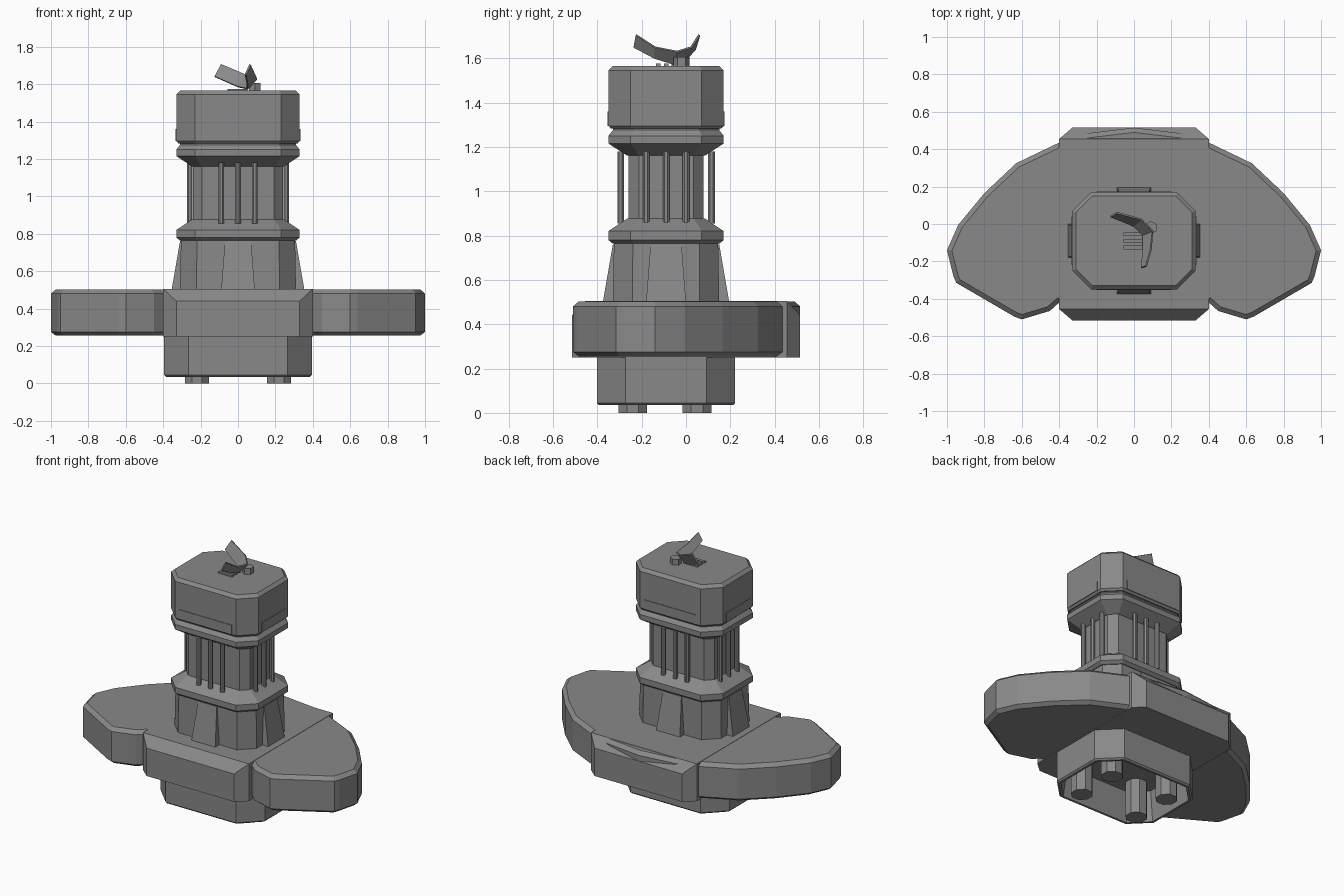
import bpy, bmesh, math
from mathutils import Vector

cube = bpy.data.objects.get("Cube")
if cube:
    bpy.data.objects.remove(cube, do_unlink=True)

grey = bpy.data.materials.new("stone grey")
grey.use_nodes = True
colour = (0.25, 0.25, 0.25, 1)
grey.diffuse_color = colour
grey.node_tree.nodes["Principled BSDF"].inputs["Base Color"].default_value = colour

CY = -0.09            # depth centre of the tower
HX, HY = 0.33, 0.26   # half size of the tower at its widest


def finish(name, bm):
    bmesh.ops.recalc_face_normals(bm, faces=bm.faces[:])
    mesh = bpy.data.meshes.new(name)
    bm.to_mesh(mesh)
    bm.free()
    mesh.materials.append(grey)
    ob = bpy.data.objects.new(name, mesh)
    bpy.context.collection.objects.link(ob)
    return ob


def loft(name, rings):
    """Join closed rings of points, capping the first and last."""
    bm = bmesh.new()
    loops = [[bm.verts.new(p) for p in ring] for ring in rings]
    for a, b in zip(loops, loops[1:]):
        for i in range(len(a)):
            j = (i + 1) % len(a)
            bm.faces.new((a[i], a[j], b[j], b[i]))
    bm.faces.new(loops[0])
    bm.faces.new(loops[-1])
    return finish(name, bm)


def octagon(z, inset, hx=HX, hy=HY, cut=0.1):
    """Rectangle with cut corners, offset inward evenly."""
    c = cut - inset * (2 - math.sqrt(2))
    x, y = hx - inset, hy - inset
    quarter = [(x, y - c), (x - c, y)]
    pts = quarter + [(-a, b) for a, b in quarter[::-1]]
    pts += [(-a, -b) for a, b in pts]
    return [(a, b + CY, z) for a, b in pts]


def tower(name, steps, **kw):
    return loft(name, [octagon(z, d, **kw) for z, d in steps])


def hull(name, points):
    bm = bmesh.new()
    for p in points:
        bm.verts.new(p)
    bmesh.ops.convex_hull(bm, input=bm.verts[:])
    return finish(name, bm)


def box(name, x0, x1, y0, y1, z0, z1):
    return hull(name, [(x, y, z) for x in (x0, x1) for y in (y0, y1) for z in (z0, z1)])


def prism(name, x, y, z0, z1, r, sides):
    angles = [math.tau * (i + 0.5) / sides for i in range(sides)]
    return loft(name, [[(x + r * math.cos(a), y + r * math.sin(a), z) for a in angles]
                       for z in (z0, z1)])


def inset_outline(pts, d):
    """Offset a counter-clockwise outline inward."""
    out = []
    for i, p in enumerate(pts):
        a = (p - pts[i - 1]).normalized()
        b = (pts[(i + 1) % len(pts)] - p).normalized()
        na, nb = Vector((-a.y, a.x)), Vector((-b.y, b.x))
        out.append(p + (na + nb) * d / (1 + na.dot(nb)))
    return out


# Winged base plate with softened rims
half = [(0.40, -0.42), (0.45, -0.465), (0.60, -0.51), (0.64, -0.495), (0.95, -0.315),
        (0.965, -0.28), (1.0, -0.14), (0.94, -0.005), (0.80, 0.165), (0.63, 0.325),
        (0.39, 0.44), (0.25, 0.485)]
outline = [Vector(p) for p in half] + [Vector((0, 0.515))]
outline += [Vector((-x, y)) for x, y in half[::-1]]
loft("winged_plate", [[(p.x, p.y, z) for p in inset_outline(outline, d)]
                      for z, d in ((0.255, 0.025), (0.275, 0), (0.48, 0), (0.503, 0.025))])

# Central block with sloped front and back edges
block = []
for sx in (-1, 1):
    for sy in (-1, 1):
        block += [(sx * 0.33, sy * 0.515, 0.25), (sx * 0.33, sy * 0.515, 0.44),
                  (sx * 0.40, sy * 0.455, 0.25), (sx * 0.40, sy * 0.455, 0.505)]
hull("central_block", block)

# Hollow foot with four pegs inside
tower("hollow_foot", [(0.26, 0), (0.045, 0), (0.035, 0.01), (0.035, 0.025), (0.24, 0.05)],
      hx=0.395, hy=0.312, cut=0.13)
for x in (-0.22, 0.22):
    for y in (-0.24, 0.05):
        prism("foot_peg", x, y, 0, 0.25, 0.07, 8)

# Pedestal and its sloping buttresses
tower("pedestal", [(0.5, 0.02), (0.77, 0.025)])
for axis in (0, 1):
    for s in (-1, 1):
        reach = (HX, HY)[axis]
        pts = []
        for z, w, d in ((0.5, 0.09, 0.025), (0.76, 0.07, -0.02)):
            for side in (-w, w):
                for depth in (reach - 0.08, reach + d):
                    p = (s * depth, side) if axis == 0 else (side, s * depth)
                    pts.append((p[0], p[1] + CY, z))
        hull("buttress", pts)

# Collars, column and head
tower("lower_collar", [(0.763, 0.02), (0.78, 0), (0.82, 0), (0.877, 0.085)])
tower("column", [(0.85, 0.09), (1.19, 0.09)])
tower("upper_collar", [(1.16, 0.085), (1.215, 0), (1.25, 0), (1.275, 0.02), (1.29, 0.02)])
tower("head", [(1.282, 0.012), (1.295, 0), (1.545, 0), (1.565, 0.02)])

# Thin trim plates low on the head
for s in (-1, 1):
    y, x = CY + s * HY, s * HX
    box("head_trim", -0.2, 0.2, y - 0.004, y + 0.004, 1.295, 1.36)
    box("head_trim", x - 0.004, x + 0.004, CY - 0.13, CY + 0.13, 1.295, 1.36)

# Slim rods around the column
for s in (-1, 1):
    for t in (-0.09, 0, 0.09):
        prism("column_rod", t, CY + s * 0.205, 0.855, 1.18, 0.016, 8)
        prism("column_rod", s * 0.258, CY + t, 0.855, 1.18, 0.016, 8)

# Ornament on top: slats, knob and curved blade
for y in (-0.055, -0.09, -0.125):
    box("top_slat", -0.055, 0.05, y - 0.01, y + 0.01, 1.56, 1.575)
prism("top_knob", 0.09, -0.02, 1.56, 1.605, 0.036, 6)
stations = [((-0.125, 0.04, 1.64), (-0.09, 0.06, 1.705)),
            ((0, -0.01, 1.585), (0.04, 0.025, 1.65)),
            ((0.05, -0.06, 1.575), (0.10, -0.04, 1.63)),
            ((0.05, -0.14, 1.60), (0.09, -0.14, 1.65)),
            ((0.04, -0.235, 1.65), (0.065, -0.225, 1.705))]
bm = bmesh.new()
rows = [[bm.verts.new(p) for p in pair] for pair in stations]
for a, b in zip(rows, rows[1:]):
    bm.faces.new((a[0], b[0], b[1], a[1]))
blade = finish("curved_blade", bm)
thick = blade.modifiers.new("thickness", "SOLIDIFY")
thick.thickness = 0.01
thick.offset = 0
